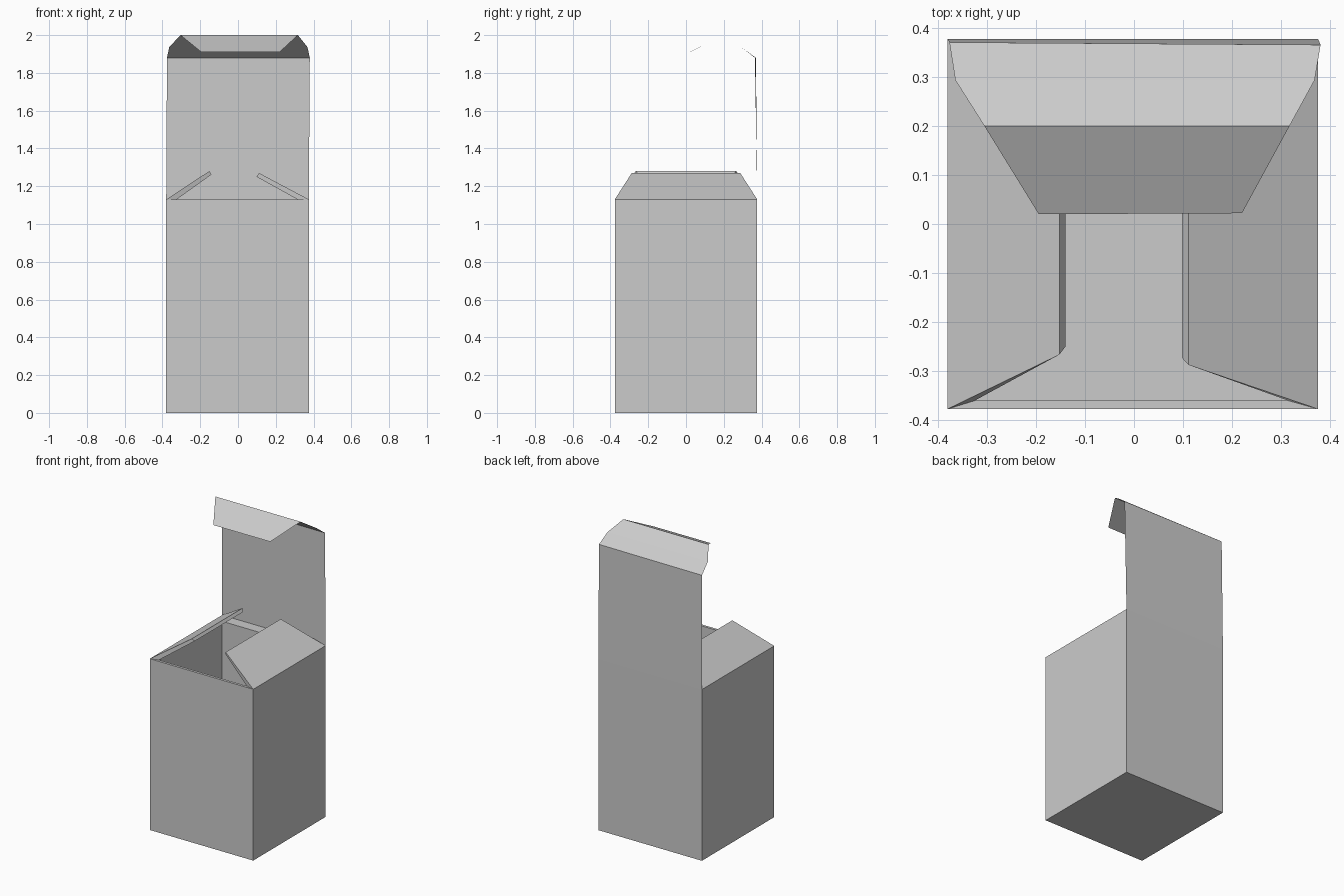
import bpy, bmesh

cube = bpy.data.objects.get("Cube")
if cube:
    bpy.data.objects.remove(cube, do_unlink=True)

# Plain grey card
card = bpy.data.materials.new("grey_card")
card.use_nodes = True
colour = (0.6, 0.6, 0.6, 1)
card.diffuse_color = colour
card.node_tree.nodes["Principled BSDF"].inputs["Base Color"].default_value = colour


def loft(name, rows, closed):
    """Bridge rows of points; closed rows form capped solids, open rows a sheet."""
    bm = bmesh.new()
    rings = [[bm.verts.new(p) for p in row] for row in rows]
    n = len(rings[0])
    for a, b in zip(rings, rings[1:]):
        for i in range(n if closed else n - 1):
            j = (i + 1) % n
            bm.faces.new((a[i], a[j], b[j], b[i]))
    if closed:
        bm.faces.new(rings[0])
        bm.faces.new(rings[-1])
    bmesh.ops.recalc_face_normals(bm, faces=bm.faces)
    mesh = bpy.data.meshes.new(name)
    bm.to_mesh(mesh)
    bm.free()
    mesh.materials.append(card)
    obj = bpy.data.objects.new(name, mesh)
    bpy.context.collection.objects.link(obj)
    return obj


def rect(x0, x1, y0, y1, z):
    return [(x0, y0, z), (x1, y0, z), (x1, y1, z), (x0, y1, z)]


# Open box: outside up, across the rim, down the inside to the floor
RIM = 1.13
outer = (-0.38, 0.375, -0.377, 0.377)
inner = (-0.33, 0.315, -0.36, 0.305)
loft("box", [rect(*outer, 0), rect(*outer, RIM),
             rect(*inner, RIM), rect(*inner, 0.02)], True)


# Side flaps: thick tapered panels leaning inward
def flap(name, base_out, base_in, tip_out, tip_in, y_out, y_in):
    def edge(x, z, y):
        return [(x, -y, z), (x, y, z)]
    base = edge(base_out, RIM, 0.377) + edge(base_in, RIM, 0.36)[::-1]
    tip = edge(*tip_out, y_out) + edge(*tip_in, y_in)[::-1]
    loft(name, [base, tip], True)


flap("right_flap", -0.38, -0.325, (-0.152, 1.28), (-0.14, 1.262), 0.266, 0.25)
flap("left_flap", 0.375, 0.315, (0.111, 1.27), (0.098, 1.25), 0.287, 0.273)

# Lid: thin sheet rising from the back, folding forward and tapering
lid_rows = [
    (-0.38, 0.375, 0.377, 0.377, RIM),
    (-0.376, 0.38, 0.37, 0.365, 1.88),
    (-0.364, 0.368, 0.293, 0.293, 1.936),
    (-0.305, 0.317, 0.2, 0.2, 2.0),
    (-0.194, 0.22, 0.02, 0.022, 1.91),
]
loft("lid", [[(x0, y0, z), (x1, y1, z)] for x0, x1, y0, y1, z in lid_rows], False)
